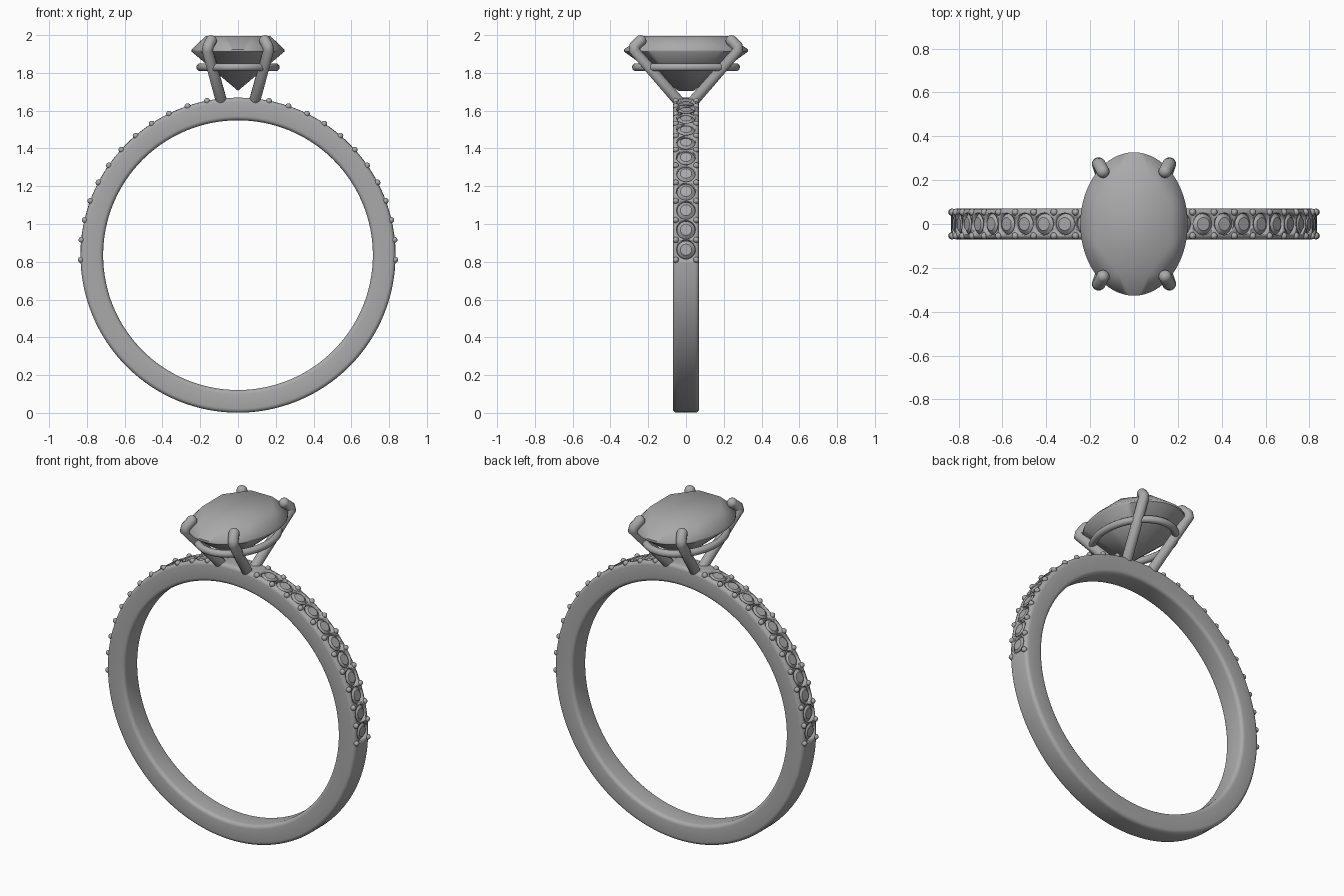
import bpy, bmesh
from math import sin, cos, pi, radians
from mathutils import Matrix, Vector

if "Cube" in bpy.data.objects:
    bpy.data.objects.remove(bpy.data.objects["Cube"])

metal = bpy.data.materials.new("grey_metal")
metal.use_nodes = True
GREY = (0.4, 0.4, 0.4, 1)
metal.diffuse_color = GREY
metal.node_tree.nodes["Principled BSDF"].inputs["Base Color"].default_value = GREY

CENTRE = Vector((0, 0, 0.835))
OUTER, INNER, HALF = 0.834, 0.714, 0.07
STEP = 7.3          # degrees between small stones
COUNT = 11          # small stones on each shoulder


def make(name, bm, angle=40):
    bmesh.ops.recalc_face_normals(bm, faces=bm.faces)
    mesh = bpy.data.meshes.new(name)
    bm.to_mesh(mesh)
    bm.free()
    mesh.materials.append(metal)
    obj = bpy.data.objects.new(name, mesh)
    bpy.context.collection.objects.link(obj)
    smooth(obj, angle)
    return obj


def smooth(obj, angle):
    bpy.ops.object.select_all(action='DESELECT')
    obj.select_set(True)
    bpy.context.view_layer.objects.active = obj
    bpy.ops.object.shade_smooth_by_angle(angle=radians(angle))


def on_band(degrees, radius, y=0):
    """Frame on the band whose local z points outward."""
    a = radians(degrees)
    spot = CENTRE + Vector((cos(a) * radius, y, sin(a) * radius))
    return Matrix.Translation(spot) @ Matrix.Rotation(pi / 2 - a, 4, 'Y')


def oval(bm, rx, ry, z, n, turn=0):
    return [bm.verts.new((rx * cos(2 * pi * (i + turn) / n),
                          ry * sin(2 * pi * (i + turn) / n), z)) for i in range(n)]


def tube(name, points, radius, cyclic=False):
    curve = bpy.data.curves.new(name, 'CURVE')
    curve.dimensions = '3D'
    curve.bevel_depth = radius
    curve.bevel_resolution = 4
    curve.use_fill_caps = True
    spline = curve.splines.new('POLY')
    spline.points.add(len(points) - 1)
    for p, co in zip(spline.points, points):
        p.co = (*co, 1)
    spline.use_cyclic_u = cyclic
    obj = bpy.data.objects.new(name, curve)
    bpy.context.collection.objects.link(obj)
    curve.materials.append(metal)
    bpy.ops.object.select_all(action='DESELECT')
    obj.select_set(True)
    bpy.context.view_layer.objects.active = obj
    bpy.ops.object.convert(target='MESH')
    smooth(bpy.context.object, 50)


# Band: rounded rectangular section spun about y
bm = bmesh.new()
ROUND = 0.022
corners = [(OUTER, HALF, 0), (INNER, HALF, 1), (INNER, -HALF, 2), (OUTER, -HALF, 3)]
section = []
for r, y, quarter in corners:
    cx = r - ROUND if r == OUTER else r + ROUND
    cy = y - ROUND if y > 0 else y + ROUND
    for k in range(5):
        a = pi / 2 * (quarter + k / 4)
        section.append(bm.verts.new(CENTRE + Vector((cx + ROUND * cos(a), cy + ROUND * sin(a), 0))))
edges = [bm.edges.new((section[i - 1], section[i])) for i in range(len(section))]
bmesh.ops.spin(bm, geom=section + edges, cent=CENTRE, axis=(0, 1, 0),
               angle=2 * pi, steps=128, use_merge=True)
bmesh.ops.remove_doubles(bm, verts=bm.verts, dist=0.0001)
band = make("band", bm)

# Sockets, small stones and beads on both shoulders
sockets, stones, beads = bmesh.new(), bmesh.new(), bmesh.new()
for side in (0, 1):
    def place(deg):
        return 180 - deg if side else deg
    for i in range(COUNT):
        deg = place(2 + STEP * i)
        bmesh.ops.create_cone(sockets, segments=20, radius1=0.05, radius2=0.05, depth=0.08,
                              cap_ends=True, matrix=on_band(deg, OUTER + 0.01))
        for low, high, depth, lift in ((0.01, 0.048, 0.035, -0.0325), (0.048, 0.03, 0.015, -0.0075)):
            bmesh.ops.create_cone(stones, segments=16, radius1=low, radius2=high, depth=depth,
                                  cap_ends=True, matrix=on_band(deg, OUTER + lift))
    for i in range(COUNT + 1):
        for y in (-0.054, 0.054):
            bmesh.ops.create_uvsphere(beads, u_segments=12, v_segments=8, radius=0.016,
                                      matrix=on_band(place(STEP * i - 1.7), OUTER - 0.002, y))
cutter = make("socket_cutter", sockets)
cutter.hide_render = True
cutter.hide_set(True)
cut = band.modifiers.new("sockets", 'BOOLEAN')
cut.object = cutter
cut.solver = 'EXACT'
make("small_stones", stones, 25)
make("beads", beads, 60)

# Centre stone: hull of table, girdle and short keel
bm = bmesh.new()
oval(bm, 0.185, 0.245, 1.995, 8, 0.5)
oval(bm, 0.245, 0.327, 1.925, 64)
oval(bm, 0.245, 0.327, 1.912, 64)
for y in (-0.04, 0.04):
    bm.verts.new((0, y, 1.705))
bmesh.ops.convex_hull(bm, input=bm.verts)
make("centre_stone", bm, 50)

# Gallery rail beneath the stone
tube("gallery_rail", [(0.2 * cos(pi * i / 32), 0.265 * sin(pi * i / 32), 1.83)
                      for i in range(64)], 0.021, True)

# Four claws, bent inward over the stone, with rounded tips
path = [(0.085, 0.03, 1.64), (0.162, 0.275, 1.92), (0.158, 0.272, 1.94), (0.142, 0.24, 1.97)]
for sx, xn in ((1, "left"), (-1, "right")):
    for sy, yn in ((1, "back"), (-1, "front")):
        pts = [(sx * x, sy * y, z) for x, y, z in path]
        tube(f"claw_{yn}_{xn}", pts, 0.03)
        tip = bmesh.new()
        bmesh.ops.create_uvsphere(tip, u_segments=16, v_segments=10, radius=0.03,
                                  matrix=Matrix.Translation(pts[-1]))
        make(f"claw_tip_{yn}_{xn}", tip, 60)
